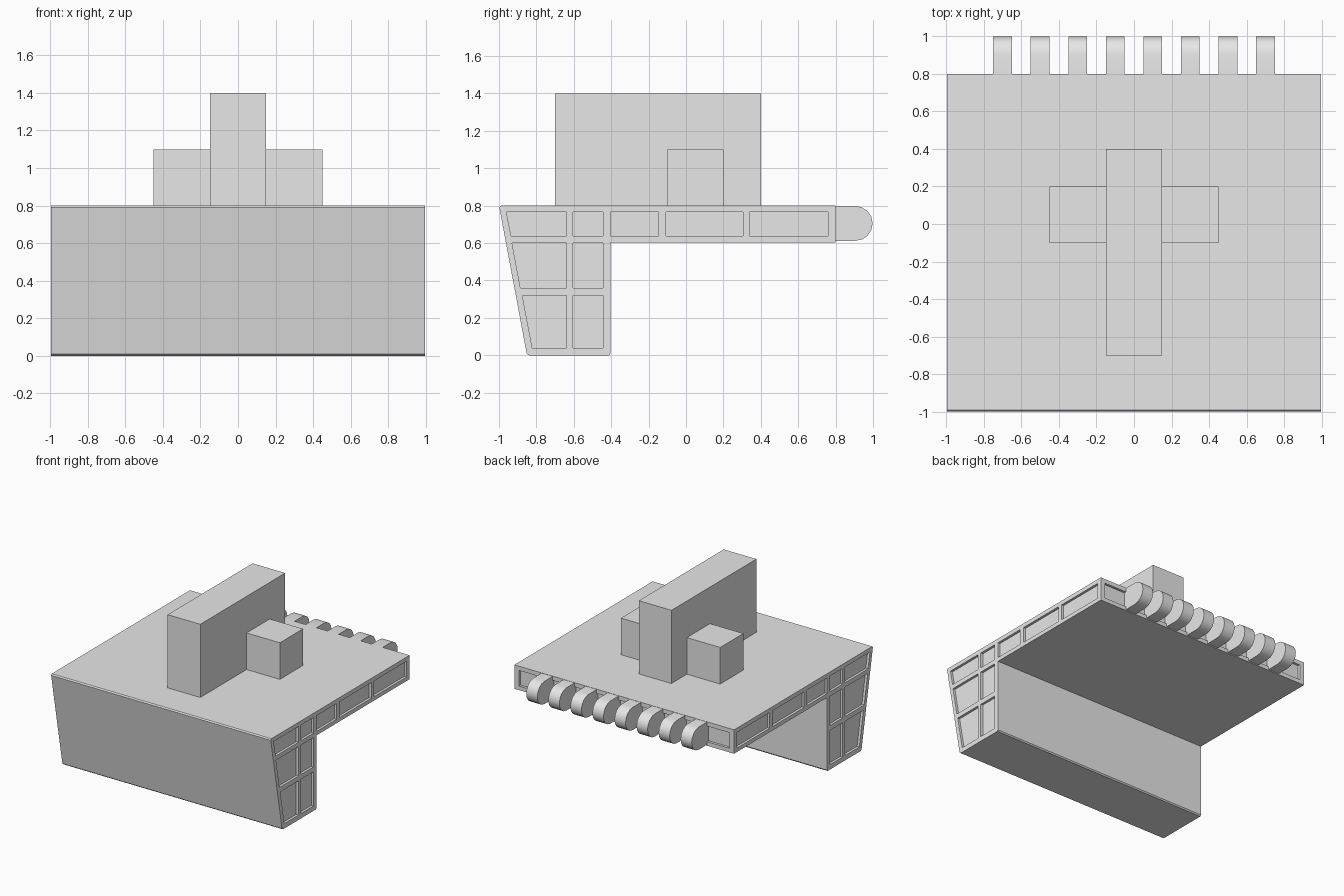
import bpy, bmesh, math
from mathutils import Vector

if "Cube" in bpy.data.objects:
    bpy.data.objects.remove(bpy.data.objects["Cube"])

grey = bpy.data.materials.new("plain grey")
grey.diffuse_color = (0.8, 0.8, 0.8, 1)
grey.use_nodes = True
grey.node_tree.nodes["Principled BSDF"].inputs["Base Color"].default_value = grey.diffuse_color


def prism(bm, outline, x0, x1):
    """Add a (y, z) outline extruded along x."""
    verts = [bm.verts.new((x0, y, z)) for y, z in outline]
    face = bm.faces.new(verts)
    new = bmesh.ops.extrude_face_region(bm, geom=[face])["geom"]
    moved = [g for g in new if isinstance(g, bmesh.types.BMVert)]
    bmesh.ops.translate(bm, verts=moved, vec=Vector((x1 - x0, 0, 0)))


def make(name, prisms):
    """Object made of one or more prisms given as (outline, x0, x1)."""
    bm = bmesh.new()
    for p in prisms:
        prism(bm, *p)
    bmesh.ops.recalc_face_normals(bm, faces=bm.faces)
    mesh = bpy.data.meshes.new(name)
    bm.to_mesh(mesh)
    bm.free()
    mesh.materials.append(grey)
    obj = bpy.data.objects.new(name, mesh)
    bpy.context.collection.objects.link(obj)
    return obj


def rect(y0, y1, z0, z1):
    return [(y0, z0), (y1, z0), (y1, z1), (y0, z1)]


# Body: flat deck with a deep sloped front block
body = make("body", [([(-0.99, 0.8), (-0.998, 0.79), (-0.852, 0.01), (-0.84, 0),
                       (-0.412, 0), (-0.404, 0.01), (-0.404, 0.604),
                       (0.8, 0.604), (0.8, 0.8)], -0.996, 0.996)])

# Recessed panels on both ends
rows = [(0.637, 0.765, -0.935, -0.96), (0.36, 0.6, -0.885, -0.93),
        (0.04, 0.32, -0.822, -0.875)]
panels = []
for z0, z1, low, high in rows:
    panels.append([(low, z0), (-0.64, z0), (-0.64, z1), (high, z1)])
    panels.append(rect(-0.605, -0.445, z0, z1))
for y0, y1 in [(-0.405, -0.147), (-0.107, 0.305), (0.34, 0.76)]:
    panels.append(rect(y0, y1, 0.637, 0.765))
cuts = [(p, s * 0.976, s * 1.05) for p in panels for s in (-1, 1)]
# Long recess along the back edge
cuts.append((rect(0.78, 0.85, 0.637, 0.765), -0.955, 0.955))

cutter = make("panel_cutter", cuts)
cutter.hide_render = True
mod = body.modifiers.new("panels", "BOOLEAN")
mod.operation = "DIFFERENCE"
mod.solver = "EXACT"
mod.object = cutter
bpy.context.view_layer.objects.active = body
bpy.ops.object.modifier_apply(modifier="panels")
bpy.data.objects.remove(cutter, do_unlink=True)

# Tall central block and the two lower side blocks
make("tower", [(rect(-0.7, 0.4, 0.8, 1.4), -0.148, 0.148)])
for side, name in ((-1, "left_block"), (1, "right_block")):
    make(name, [(rect(-0.1, 0.2, 0.8, 1.1), side * 0.148, side * 0.45)])

# Row of round-ended fingers along the back
r, cy, cz, n = 0.093, 0.905, 0.705, 8
finger = [(0.78, cz + r)]
for i in range(n + 1):
    a = math.pi / 2 - math.pi * i / n
    finger.append((cy + r * math.cos(a), cz + r * math.sin(a)))
finger.append((0.78, cz - r))
for i in range(8):
    x = -0.7 + 0.2 * i
    obj = make(f"finger_{i + 1}", [(finger, x - 0.05, x + 0.05)])
    bpy.ops.object.select_all(action="DESELECT")
    obj.select_set(True)
    bpy.context.view_layer.objects.active = obj
    bpy.ops.object.shade_smooth_by_angle(angle=math.radians(30))
